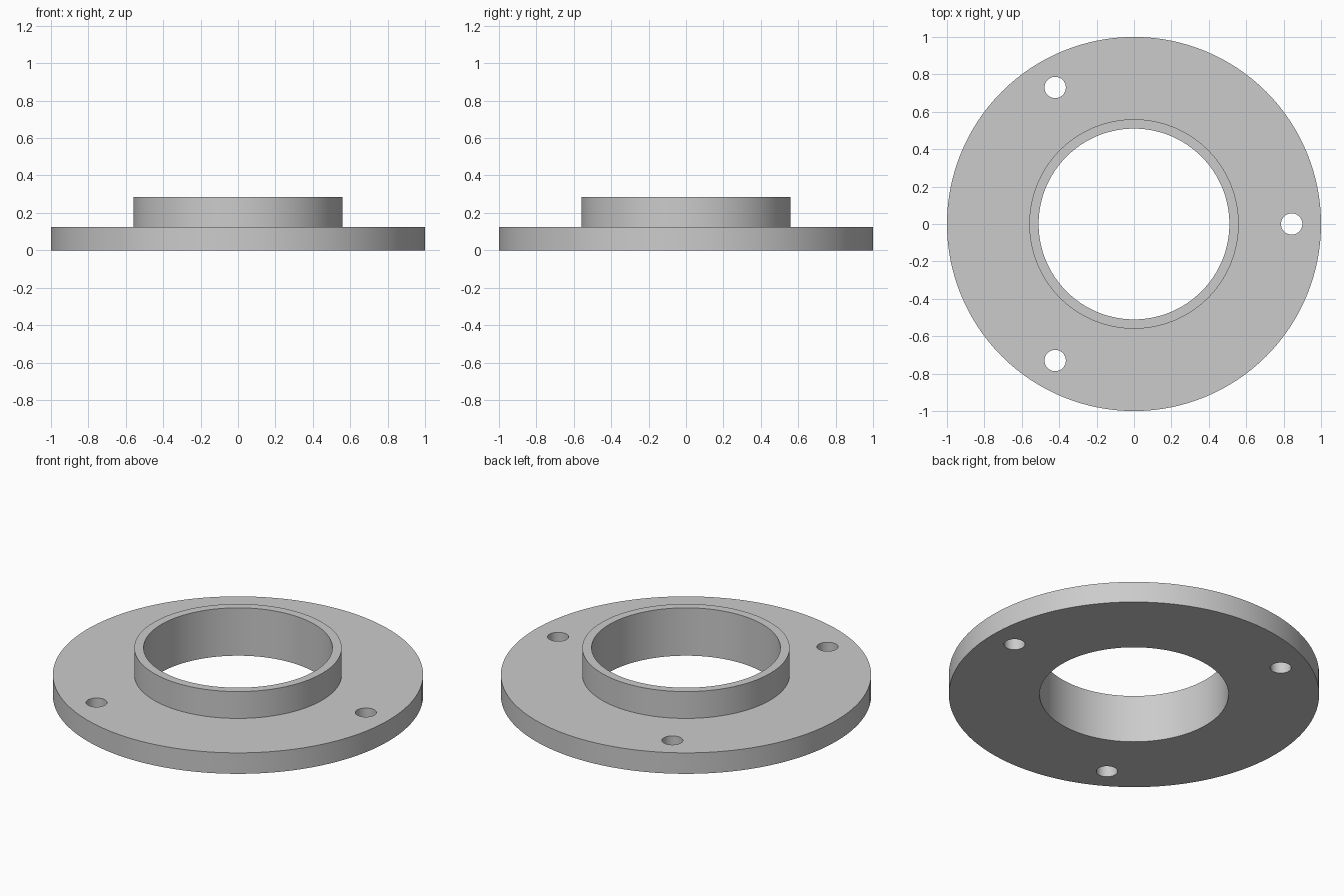
import bpy
import bmesh
from math import cos, sin, tau

SEGMENTS = 128
BORE, COLLAR, RIM = 0.51, 0.56, 1.0
PLATE_TOP, COLLAR_TOP = 0.125, 0.285
BOLT_CIRCLE, BOLT_RADIUS, BOLT_COUNT = 0.843, 0.057, 3

cube = bpy.data.objects.get("Cube")
if cube:
    bpy.data.objects.remove(cube, do_unlink=True)

# Grey metal
grey = bpy.data.materials.new("grey_metal")
grey.use_nodes = True
colour = (0.6, 0.6, 0.6, 1.0)
grey.diffuse_color = colour
grey.node_tree.nodes["Principled BSDF"].inputs["Base Color"].default_value = colour


def add_lathe(name, profile, segments):
    """Revolve a closed (radius, height) profile around z."""
    bm = bmesh.new()
    rings = []
    for i in range(segments):
        a = tau * i / segments
        rings.append([bm.verts.new((r * cos(a), r * sin(a), z)) for r, z in profile])
    n = len(profile)
    for i in range(segments):
        here, there = rings[i], rings[(i + 1) % segments]
        for j in range(n):
            k = (j + 1) % n
            bm.faces.new((here[j], there[j], there[k], here[k]))
    bmesh.ops.recalc_face_normals(bm, faces=bm.faces)
    mesh = bpy.data.meshes.new(name)
    bm.to_mesh(mesh)
    bm.free()
    mesh.materials.append(grey)
    obj = bpy.data.objects.new(name, mesh)
    bpy.context.collection.objects.link(obj)
    return obj


def activate(obj):
    bpy.ops.object.select_all(action='DESELECT')
    obj.select_set(True)
    bpy.context.view_layer.objects.active = obj


# Flange plate with raised collar and central bore
flange = add_lathe("collared_flange", [
    (BORE, 0), (RIM, 0), (RIM, PLATE_TOP),
    (COLLAR, PLATE_TOP), (COLLAR, COLLAR_TOP), (BORE, COLLAR_TOP),
], SEGMENTS)

# Bolt holes, evenly spaced from +x
for i in range(BOLT_COUNT):
    a = tau * i / BOLT_COUNT
    bpy.ops.mesh.primitive_cylinder_add(
        vertices=48, radius=BOLT_RADIUS, depth=PLATE_TOP * 3,
        location=(BOLT_CIRCLE * cos(a), BOLT_CIRCLE * sin(a), PLATE_TOP / 2))
    cutter = bpy.context.object
    cutter.name = "bolt_hole_cutter"
    cutter.hide_render = True
    cutter.data.materials.append(grey)
    hole = flange.modifiers.new("bolt_hole", 'BOOLEAN')
    hole.operation = 'DIFFERENCE'
    hole.solver = 'EXACT'
    hole.object = cutter
    activate(flange)
    bpy.ops.object.modifier_apply(modifier=hole.name)
    bpy.data.objects.remove(cutter, do_unlink=True)

activate(flange)
bpy.ops.object.shade_smooth_by_angle()
